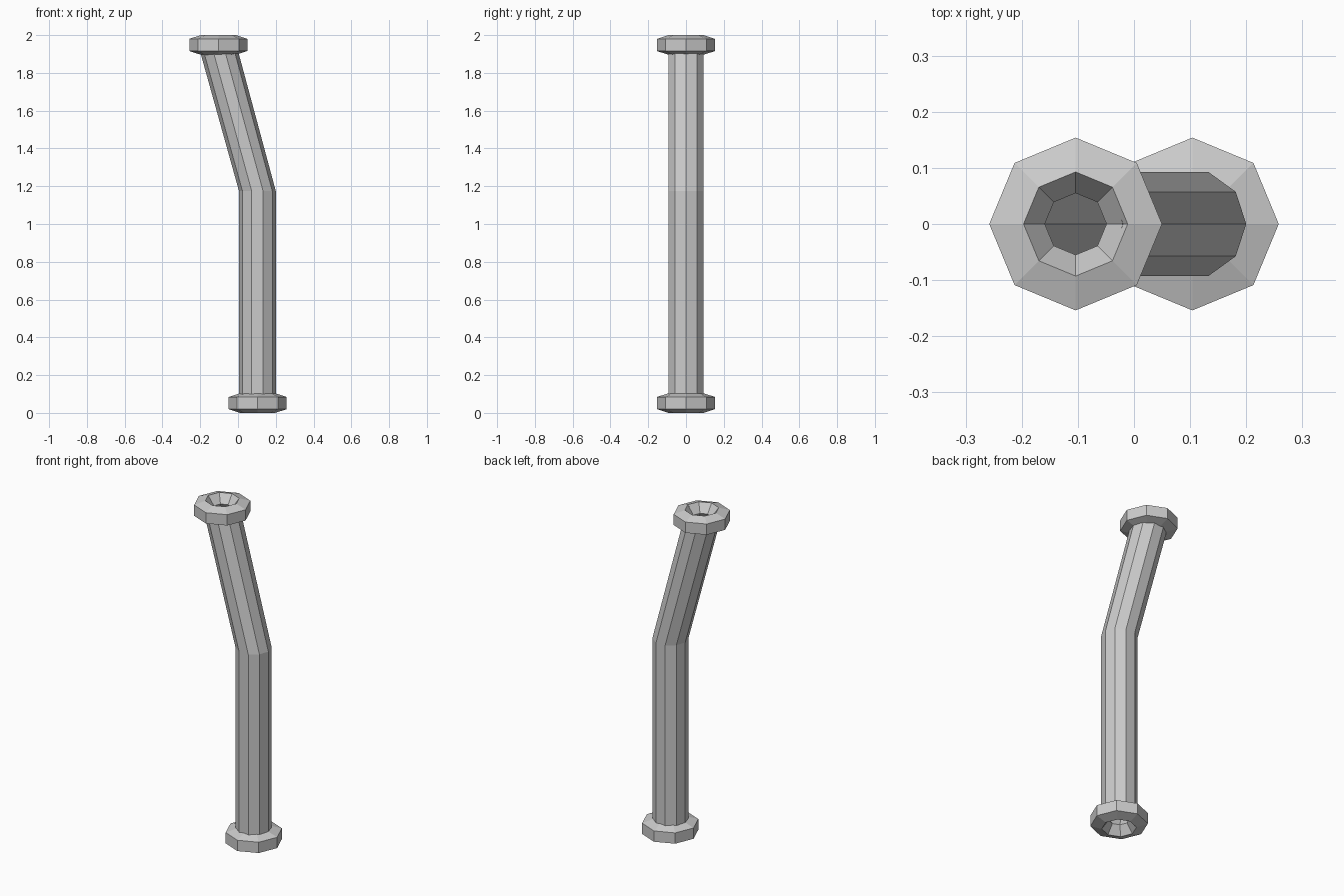
import bpy, bmesh
from math import sin, cos, tau, radians
from mathutils import Vector, Matrix

if "Cube" in bpy.data.objects:
    bpy.data.objects.remove(bpy.data.objects["Cube"])


def loft(name, rings, close=False):
    """Skin a list of equal-length point rings with quads."""
    bm = bmesh.new()
    vs = [[bm.verts.new(p) for p in ring] for ring in rings]
    n = len(vs[0])
    pairs = list(zip(vs, vs[1:])) + ([(vs[-1], vs[0])] if close else [])
    for a, b in pairs:
        for i in range(n):
            j = (i + 1) % n
            bm.faces.new((a[i], a[j], b[j], b[i]))
    if close:
        bmesh.ops.recalc_face_normals(bm, faces=bm.faces)
    me = bpy.data.meshes.new(name)
    bm.to_mesh(me)
    bm.free()
    ob = bpy.data.objects.new(name, me)
    bpy.context.collection.objects.link(ob)
    return ob


def circle(center, r, sides, tilt=0.0):
    rot = Matrix.Rotation(tilt, 3, 'Y')
    return [Vector(center) + rot @ Vector((r * cos(tau * i / sides), r * sin(tau * i / sides), 0))
            for i in range(sides)]


def flange(name, x, z):
    # eight-sided ring with a five-sided section, one corner pointing inward
    rings = []
    for k in range(5):
        a = tau * k / 5
        rings.append(circle((x, 0, z + 0.0547 * sin(a)), 0.1097 - 0.0547 * cos(a), 8))
    return loft(name, rings, close=True)


# Open ten-sided pipe with one bend
loft("bent_pipe", [
    circle((0.1025, 0, 0.05), 0.0975, 10),
    circle((0.1025, 0, 1.175), 0.0975, 10),
    circle((-0.114, 0, 1.965), 0.0975, 10, radians(-15.3)),
])

# Ring flanges at both ends
flange("bottom_flange", 0.104, 0.052)
flange("top_flange", -0.104, 1.948)
